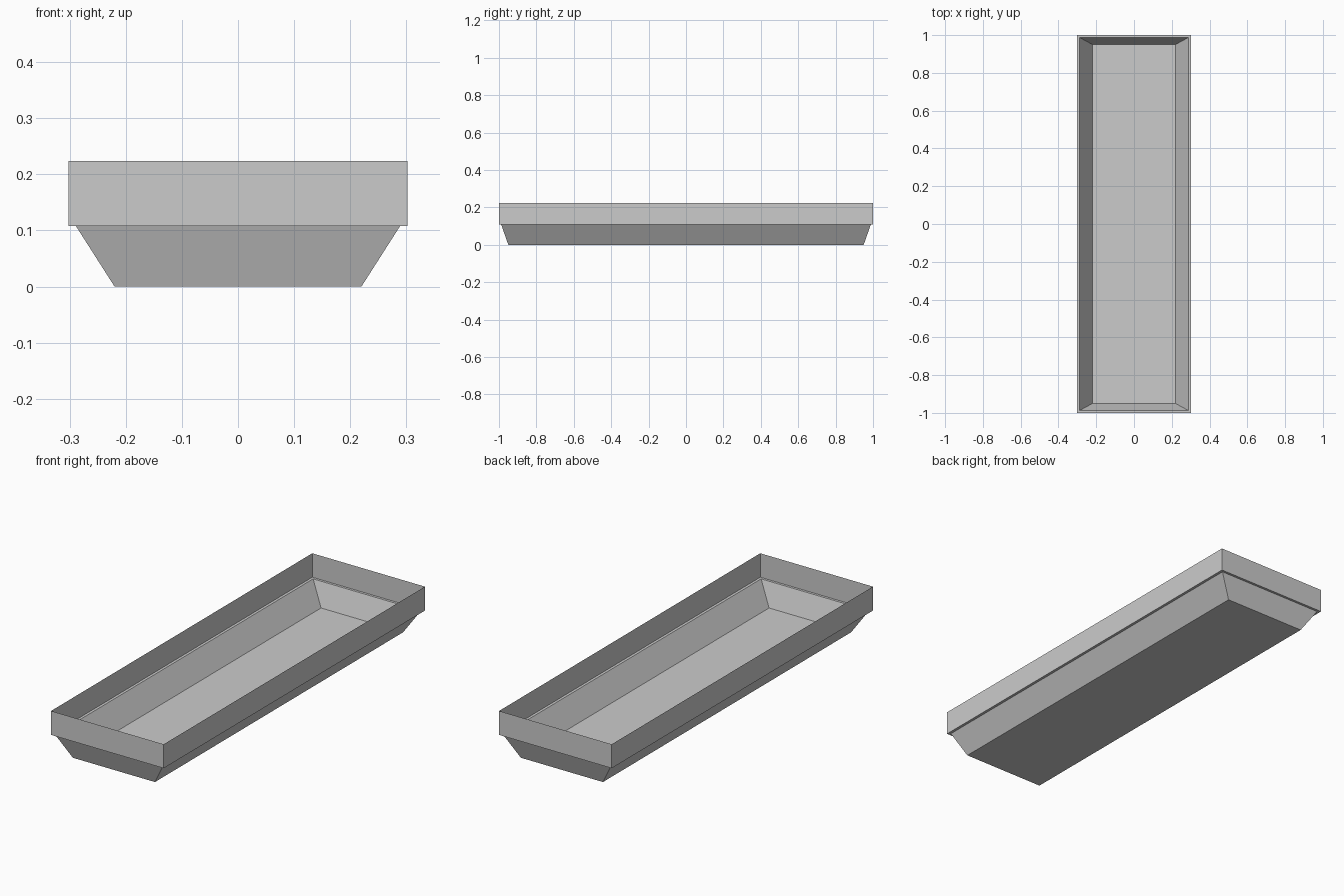
import bpy
import bmesh

cube = bpy.data.objects.get("Cube")
if cube:
    bpy.data.objects.remove(cube, do_unlink=True)

grey = bpy.data.materials.new("light_grey")
grey.use_nodes = True
colour = (0.6, 0.6, 0.6, 1.0)
grey.diffuse_color = colour
grey.node_tree.nodes["Principled BSDF"].inputs["Base Color"].default_value = colour


def rectangular_shell(name, sections, closed_bottom=False):
    """Join stacked rectangles (half width, half length, height) into an open sheet."""
    bm = bmesh.new()
    rings = [[bm.verts.new((sx * hx, sy * hy, z))
              for sx, sy in ((-1, -1), (1, -1), (1, 1), (-1, 1))]
             for hx, hy, z in sections]
    for low, high in zip(rings, rings[1:]):
        for i in range(4):
            j = (i + 1) % 4
            bm.faces.new((low[i], low[j], high[j], high[i]))
    if closed_bottom:
        bm.faces.new(reversed(rings[0]))
    mesh = bpy.data.meshes.new(name)
    bm.to_mesh(mesh)
    bm.free()
    mesh.materials.append(grey)
    obj = bpy.data.objects.new(name, mesh)
    bpy.context.collection.objects.link(obj)
    return obj


floor = (0.22, 0.95, 0.0)
ledge_inner = (0.289, 0.988, 0.108)
ledge_outer = (0.302, 1.0, 0.108)
rim_top = (0.302, 1.0, 0.224)

# Tapered pan with a flat floor
rectangular_shell("tray_pan", [floor, ledge_inner], closed_bottom=True)
# Narrow ledge and upright rim
rectangular_shell("tray_rim", [ledge_inner, ledge_outer, rim_top])
